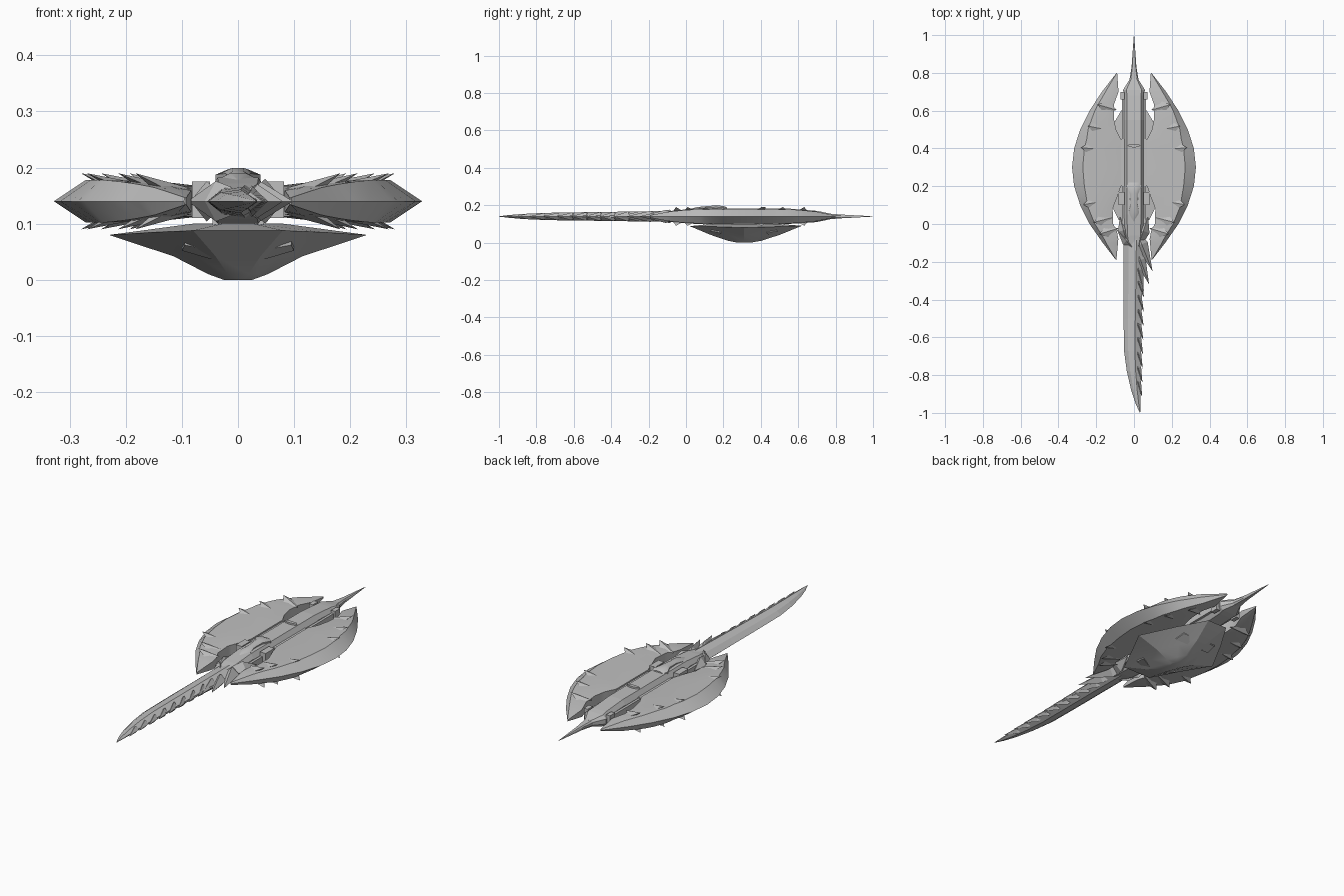
import bpy, bmesh, math
from mathutils import Vector

if "Cube" in bpy.data.objects:
    bpy.data.objects.remove(bpy.data.objects["Cube"])

MID = 0.14  # height of the ship's symmetry plane
grey = bpy.data.materials.new("hull grey")
grey.diffuse_color = (0.52, 0.52, 0.52, 1)
grey.use_nodes = True
grey.node_tree.nodes["Principled BSDF"].inputs["Base Color"].default_value = grey.diffuse_color


def finish(name, bm, smooth=None):
    bmesh.ops.remove_doubles(bm, verts=bm.verts, dist=1e-5)
    bmesh.ops.recalc_face_normals(bm, faces=bm.faces)
    me = bpy.data.meshes.new(name)
    bm.to_mesh(me)
    bm.free()
    ob = bpy.data.objects.new(name, me)
    bpy.context.collection.objects.link(ob)
    me.materials.append(grey)
    if smooth:
        bpy.ops.object.select_all(action='DESELECT')
        ob.select_set(True)
        bpy.context.view_layer.objects.active = ob
        bpy.ops.object.shade_smooth_by_angle(angle=math.radians(smooth))
    return ob


def add_loft(bm, rings):
    """Skin a list of equal-length rings and cap the ends."""
    vs = [[bm.verts.new(p) for p in r] for r in rings]
    n = len(rings[0])
    for a, b in zip(vs, vs[1:]):
        for i in range(n):
            bm.faces.new((a[i], a[(i + 1) % n], b[(i + 1) % n], b[i]))
    bm.faces.new(vs[0])
    bm.faces.new(vs[-1])


def loft(name, rings, smooth=None):
    bm = bmesh.new()
    add_loft(bm, rings)
    return finish(name, bm, smooth)


def box_ring(y, w, top, bot, cham=0.3):
    """Chamfered box section across the hull."""
    c, h = w * (1 - cham), (top - bot) * 0.28
    return [(w, y, bot + h), (w, y, top - h), (c, y, top), (-c, y, top),
            (-w, y, top - h), (-w, y, bot + h), (-c, y, bot), (c, y, bot)]


def mirror_x(ob):
    m = ob.modifiers.new("mirror", 'MIRROR')
    m.use_axis = (True, False, False)
    return ob


def interp(table, y):
    for (y0, a), (y1, b) in zip(table, table[1:]):
        if y <= y1:
            return a + (b - a) * (y - y0) / (y1 - y0)
    return table[-1][1]


# Wings: crescent shells with a bevelled rim and a scalloped inner edge
outer = [(-0.19, 0.096), (-0.1, 0.165), (0, 0.235), (0.1, 0.285), (0.2, 0.317), (0.3, 0.328),
         (0.4, 0.317), (0.5, 0.285), (0.6, 0.235), (0.7, 0.17), (0.8, 0.092)]
inner = [(-0.19, 0.093), (-0.08, 0.083), (-0.04, 0.09), (0.0, 0.11), (0.08, 0.113), (0.14, 0.09),
         (0.2, 0.07), (0.45, 0.07), (0.5, 0.095), (0.56, 0.107), (0.63, 0.107), (0.7, 0.082),
         (0.8, 0.089)]


def rim_height(y):
    return 0.002 + 0.036 * min(1, (interp(outer, y) - 0.09) / 0.17) ** 0.6


rings = []
for y in sorted({p[0] for p in outer + inner}):
    xo, xi, h = interp(outer, y), interp(inner, y), rim_height(y)
    xb, xm = xo - (xo - xi) * 0.22, xi + (xo - xi) * 0.3
    hi = h * 0.72
    rings.append([(xo, y, MID), (xb, y, MID + h), (xm, y, MID + h * 0.93), (xi, y, MID + hi),
                  (xi, y, MID - hi), (xm, y, MID - h * 0.93), (xb, y, MID - h)])
mirror_x(loft("wing", rings, 28))

# Thorns: flattened barbs above and below each wing, swept outward
bm = bmesh.new()
for x, y in [(0.14, -0.04), (0.17, 0.02), (0.225, 0.11), (0.235, 0.40), (0.2, 0.51), (0.15, 0.62)]:
    out = Vector((1, 0.9 * (y - 0.3), 0)).normalized()
    side = Vector((-out.y, out.x, 0))
    for s in (1, -1):
        h = rim_height(y)
        root = Vector((x, y, MID + s * (h - 0.008)))
        tip = bm.verts.new(root + out * 0.045 + Vector((0, 0, s * (0.05 - h + 0.008))))
        base = [bm.verts.new(p) for p in (root - out * 0.06, root + side * 0.034, root + out * 0.012,
                                          root - side * 0.034)]
        bm.faces.new(base)
        for i in range(4):
            bm.faces.new((base[i], base[(i + 1) % 4], tip))
mirror_x(finish("wing_thorns", bm))

# Central hull, tapering behind into the tail
loft("hull", [box_ring(*r) for r in [
    (-0.17, 0.02, 0.155, 0.125), (-0.06, 0.05, 0.172, 0.108), (0.05, 0.052, 0.182, 0.1),
    (0.55, 0.052, 0.182, 0.1), (0.68, 0.052, 0.172, 0.108), (0.71, 0.058, 0.168, 0.112),
    (0.77, 0.02, 0.155, 0.125)]])
loft("tail_spike", [box_ring(0.74, 0.028, 0.157, 0.123), box_ring(0.83, 0.013, 0.15, 0.13),
                    box_ring(1.0, 0.0008, 0.1408, 0.1392)])


# Side rails along the hull with end blocks
def block(bm, x0, x1, y0, y1, z0, z1):
    add_loft(bm, [[(x0, y, z0), (x1, y, z0), (x1, y, z1), (x0, y, z1)] for y in (y0, y1)])


bm = bmesh.new()
block(bm, 0.046, 0.064, -0.02, 0.7, 0.125, 0.155)
block(bm, 0.05, 0.072, 0.66, 0.7, 0.112, 0.168)
block(bm, 0.05, 0.082, 0.1, 0.17, 0.11, 0.175)
block(bm, 0.05, 0.075, 0.2, 0.45, 0.12, 0.16)
mirror_x(finish("side_rails", bm))

# Teardrop bridge and low fin on the back
loft("bridge", [box_ring(y, w, t, 0.165, 0.5) for y, w, t in [
    (0.01, 0.003, 0.178), (0.06, 0.028, 0.19), (0.1, 0.018, 0.194), (0.16, 0.022, 0.199),
    (0.2, 0.04, 0.196), (0.22, 0.028, 0.188)]], 35)
loft("dorsal_fin", [[(0.035 * c, 0.415 + 0.01 * s, z) for c, s in
                     [(math.cos(a * math.pi / 4), math.sin(a * math.pi / 4)) for a in range(8)]]
                    for z in (0.178, 0.19)])

# Long forward blade: diamond section, left edge straight then curving to the tip
blade = [(-0.03, -0.055, 0.05, 0.03), (-0.3, -0.055, 0.045, 0.026), (-0.5, -0.055, 0.04, 0.023),
         (-0.67, -0.053, 0.036, 0.021), (-0.78, -0.038, 0.034, 0.018), (-0.88, -0.015, 0.034, 0.013),
         (-0.95, 0.008, 0.034, 0.007), (-1.0, 0.031, 0.033, 0.001)]
rings = []
for y, l, r, h in blade:
    m, q = l * 0.35 + r * 0.65, l * 0.75 + r * 0.25
    rings.append([(l, y, MID), (q, y, MID + h * 0.75), (m, y, MID + h), (r, y, MID + h * 0.2),
                  (r, y, MID - h * 0.2), (m, y, MID - h), (q, y, MID - h * 0.75)])
loft("front_blade", rings)

# Overlapping shards: collar around the blade root, then saw teeth along its right edge
bm = bmesh.new()


def shard(root, tip, width, h):
    a, b = Vector((*root, MID)), Vector((*tip, MID))
    d = (b - a).normalized()
    s = Vector((-d.y, d.x, 0)) * width
    mid = a + (b - a) * 0.35
    up = Vector((0, 0, h))
    pts = [a, mid + s, b, mid - s]
    rim = [bm.verts.new(p) for p in pts]
    for sign in (1, -1):
        apex = bm.verts.new(mid + up * sign)
        for i in range(4):
            bm.faces.new((rim[i], rim[(i + 1) % 4], apex))


for r, t, w, h in [((-0.075, 0.04), (-0.02, -0.17), 0.03, 0.036), ((0.075, 0.04), (0.0, -0.18), 0.035, 0.04),
                   ((-0.09, -0.03), (0.055, -0.2), 0.026, 0.036), ((0.01, -0.03), (0.098, -0.25), 0.034, 0.035),
                   ((0.01, -0.12), (0.08, -0.32), 0.028, 0.03), ((0.01, -0.18), (0.052, -0.36), 0.024, 0.028)]:
    shard(r, t, w, h)
for i in range(8):
    y = -0.27 - i * 0.075
    shard((0.01, y), (0.054 - i * 0.0015, y - 0.12), 0.016, 0.026 - i * 0.0013)
finish("blade_shards", bm)

# Belly pod: diamond-plan keel under the hull, with a collar joining it to the hull
plan = [(0.08, 0.02, 0.088), (0.15, 0.16, 0.085), (0.23, 0.31, 0.08), (0.14, 0.48, 0.085),
        (0.055, 0.62, 0.09)]
plan += [(-x, y, z) for x, y, z in reversed(plan)]


def pod_ring(sx, sy, z, cy=0.31, blend=1.0):
    return [(x * sx, cy + (y - 0.31) * sy, z if blend == 0 else p) for x, y, p in plan]


loft("belly_pod", [pod_ring(0.35, 0.6, 0.1, blend=0), pod_ring(1, 1, 0),
                   pod_ring(0.5, 0.62, 0.042, blend=0), pod_ring(0.23, 0.3, 0.01, blend=0),
                   pod_ring(0.11, 0.12, 0.0, blend=0)], 20)
bm = bmesh.new()
block(bm, -0.045, 0.045, 0.14, 0.5, 0.085, 0.11)
finish("pod_mount", bm)

# Raised armour chevrons on the pod's lower slopes
bm = bmesh.new()
for cy, e in ((0.17, -1), (0.45, 1)):
    add_loft(bm, [[(0.045, cy, z + 0.006), (0.1, cy - e * 0.02, z + 0.022),
                   (0.095, cy + e * 0.035, z + 0.032), (0.04, cy + e * 0.05, z + 0.022)]
                  for z in (0.03, 0.045)])
mirror_x(finish("pod_armour", bm))
